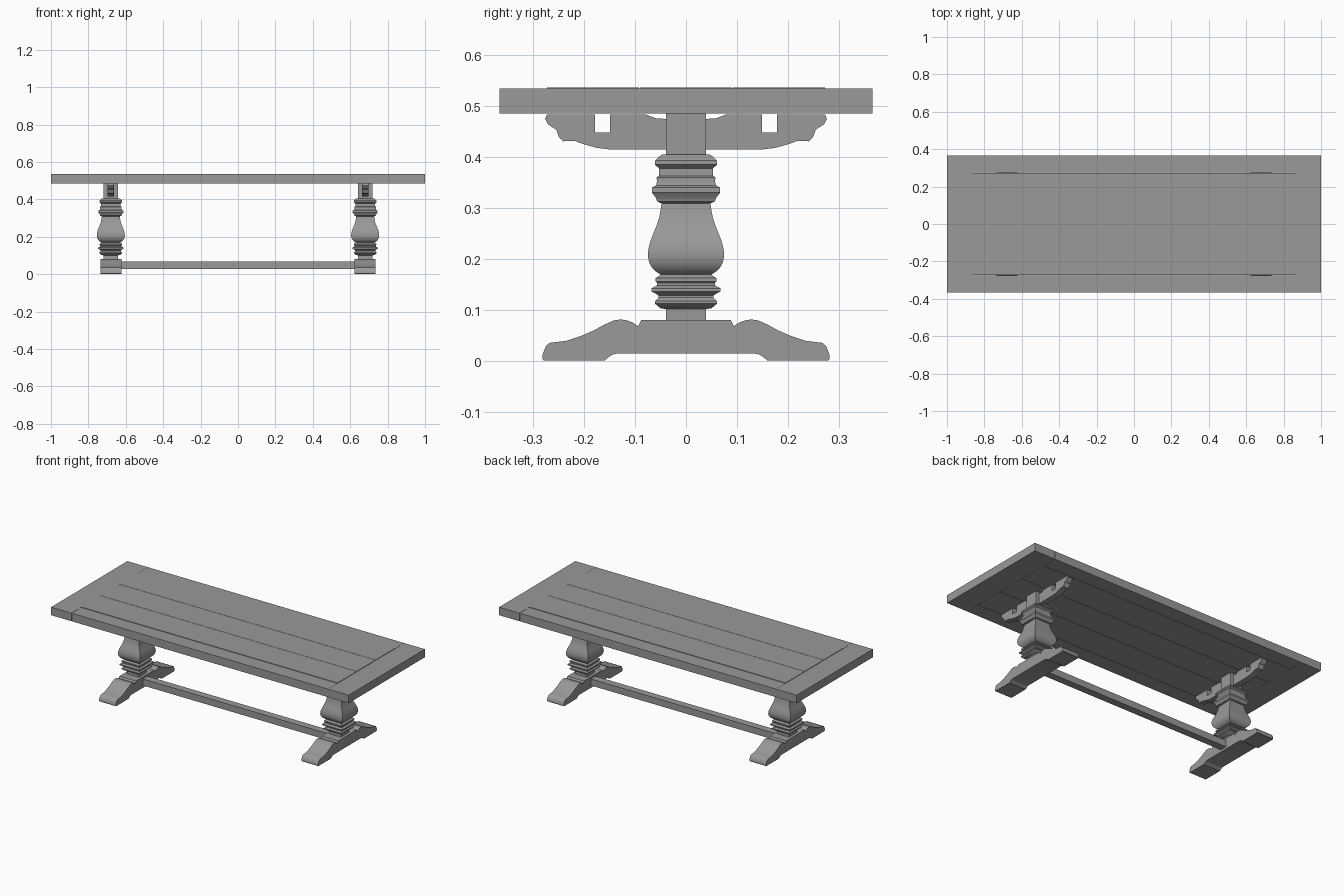
import bpy
import bmesh
from math import radians

default_cube = bpy.data.objects.get("Cube")
if default_cube:
    bpy.data.objects.remove(default_cube, do_unlink=True)

# Single painted finish
grey = bpy.data.materials.new("grey wood")
grey.use_nodes = True
grey.diffuse_color = (0.32, 0.32, 0.32, 1)
grey.node_tree.nodes["Principled BSDF"].inputs["Base Color"].default_value = grey.diffuse_color


def finish(name, bm, smooth=False):
    """Turn a bmesh into a named object with the shared finish."""
    bmesh.ops.recalc_face_normals(bm, faces=bm.faces)
    mesh = bpy.data.meshes.new(name)
    bm.to_mesh(mesh)
    bm.free()
    mesh.materials.append(grey)
    obj = bpy.data.objects.new(name, mesh)
    bpy.context.collection.objects.link(obj)
    if smooth:
        bpy.ops.object.select_all(action="DESELECT")
        obj.select_set(True)
        bpy.context.view_layer.objects.active = obj
        bpy.ops.object.shade_smooth_by_angle(angle=radians(35))
    return obj


def box(name, x_range, y_range, z_range):
    bm = bmesh.new()
    bmesh.ops.create_cube(bm, size=1)
    for v in bm.verts:
        for axis, (low, high) in enumerate((x_range, y_range, z_range)):
            v.co[axis] = high if v.co[axis] > 0 else low
    return finish(name, bm)


def prism(name, outline, x_centre, half_thickness):
    """Extrude a side outline of (y, z) points along x."""
    bm = bmesh.new()
    face = bm.faces.new([bm.verts.new((x_centre - half_thickness, y, z)) for y, z in outline])
    result = bmesh.ops.extrude_face_region(bm, geom=[face])
    moved = [g for g in result["geom"] if isinstance(g, bmesh.types.BMVert)]
    bmesh.ops.translate(bm, verts=moved, vec=(2 * half_thickness, 0, 0))
    return finish(name, bm, smooth=True)


def square_column(name, profile, x_centre):
    """Stack square rings given as (half width, height)."""
    bm = bmesh.new()
    corners = ((-1, -1), (1, -1), (1, 1), (-1, 1))
    rings = [[bm.verts.new((x_centre + w * cx, w * cy, z)) for cx, cy in corners]
             for w, z in profile]
    for lower, upper in zip(rings, rings[1:]):
        for i in range(len(corners)):
            j = (i + 1) % len(corners)
            bm.faces.new((lower[i], lower[j], upper[j], upper[i]))
    bm.faces.new(rings[0])
    bm.faces.new(rings[-1])
    return finish(name, bm, smooth=True)


def mirrored(half):
    """Complete a symmetric outline from its +y half."""
    return half + [(-y, z) for y, z in reversed(half)]


# Column: stub, lower mouldings, vase, upper mouldings, block
column_profile = [
    (.039, .075), (.039, .101), (.05, .103), (.061, .112), (.061, .117),
    (.054, .124), (.054, .128), (.06, .132), (.068, .136), (.068, .142),
    (.057, .148), (.057, .153), (.06, .156), (.06, .162), (.055, .165),
    (.05, .169), (.06, .176), (.067, .183), (.072, .192), (.075, .205),
    (.074, .219), (.07, .235), (.064, .25), (.058, .265), (.053, .28),
    (.05, .295), (.048, .309), (.057, .313), (.059, .32), (.067, .33),
    (.067, .34), (.059, .344), (.057, .352), (.058, .36), (.053, .363),
    (.053, .378), (.061, .385), (.061, .393), (.054, .4), (.047, .405),
    (.039, .405), (.039, .486),
]

# Foot: flat saddle, scrolled shoulder, sloping toe, raised arch
foot_half = [
    (.088, .08), (.094, .068), (.103, .074), (.115, .079), (.128, .081),
    (.142, .079), (.16, .071), (.18, .06), (.205, .049), (.235, .039),
    (.268, .035), (.275, .029), (.282, .012), (.282, .003), (.279, 0),
    (.16, 0), (.152, .007), (.144, .012), (.134, .014),
]

# Bearer under the top, with a square screw slot on either arm
bearer_half = [
    (.04, .475), (.058, .476), (.08, .484), (.149, .484), (.149, .448),
    (.179, .448), (.179, .484), (.273, .484), (.277, .475), (.271, .464),
    (.255, .454), (.25, .44), (.242, .431), (.22, .432), (.2, .425),
    (.175, .418), (.15, .415),
]

# Two matching trestles
for side, x in (("left", .68), ("right", -.68)):
    square_column(side + "_column", column_profile, x)
    prism(side + "_foot", mirrored(foot_half), x, .056)
    prism(side + "_bearer", mirrored(bearer_half), x, .018)

# Long stretcher between the feet
box("stretcher", (-.626, .626), (-.022, .022), (.028, .068))

# Table top: end boards and five planks with narrow gaps
half_depth, bottom, top, gap = .366, .486, .535, .001
for side, sign in (("left", 1), ("right", -1)):
    inner, outer = sign * .862, sign
    box(side + "_end_board", sorted((inner, outer)), (-half_depth, half_depth), (bottom, top))

seams = [-half_depth, -.274, -.091, .091, .274, half_depth]
for index, (front, back) in enumerate(zip(seams, seams[1:])):
    outside = index in (0, len(seams) - 2)
    y_low = front if index == 0 else front + gap
    y_high = back if index == len(seams) - 2 else back - gap
    height = top if outside else top + .002
    box("top_plank_" + str(index + 1), (-.861, .861), (y_low, y_high), (bottom, height))
